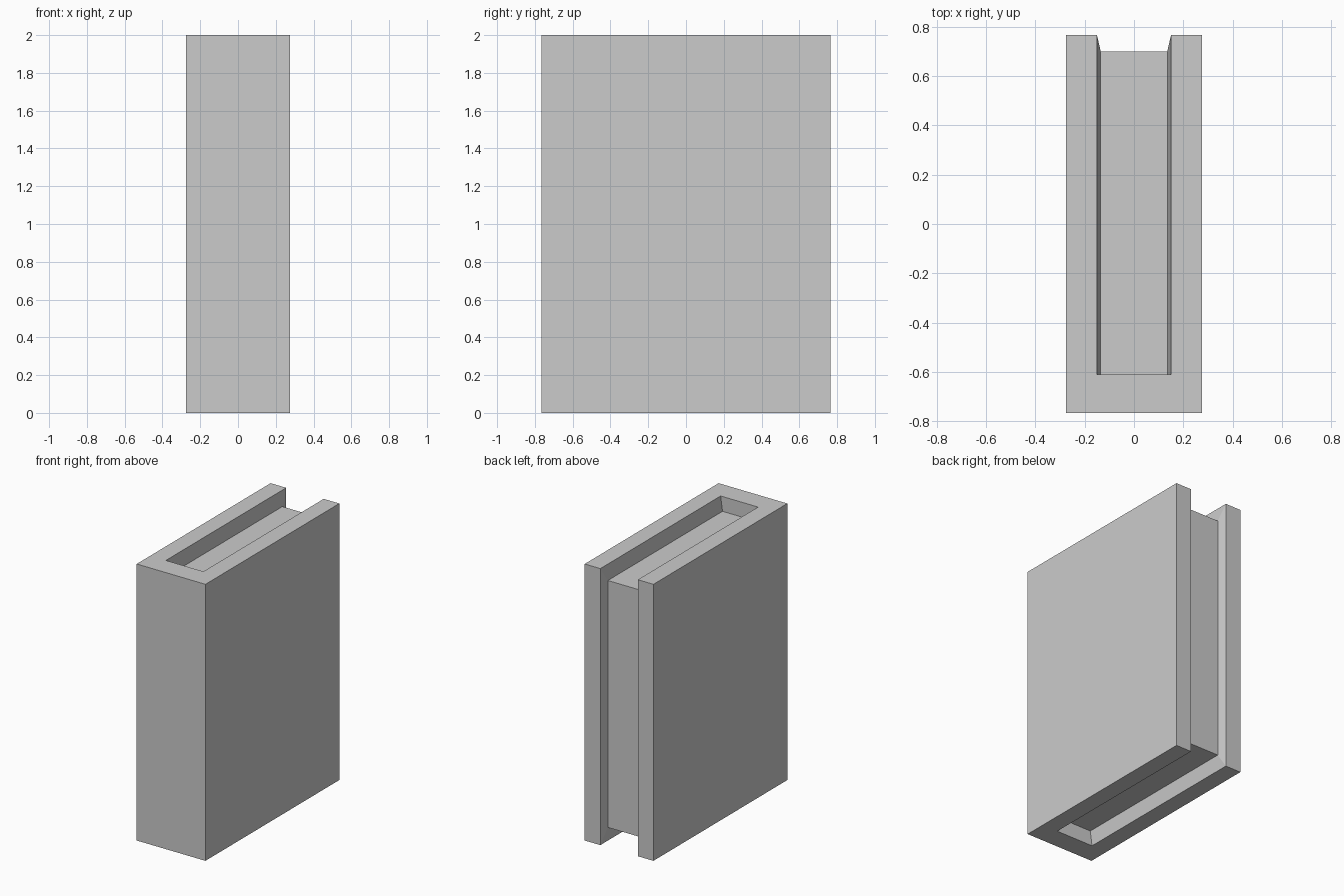
import bpy, bmesh
from mathutils import Matrix

if "Cube" in bpy.data.objects:
    bpy.data.objects.remove(bpy.data.objects["Cube"])

W, D, H = 0.55, 1.53, 2.0        # overall book size
IN_X, SPINE_Y = 0.15, -0.61      # inner cover edge, inner spine edge
PAGE_X, PAGE_Y, PAGE_INSET = 0.135, 0.70, 0.107

# Closed book hull
bm = bmesh.new()
bmesh.ops.create_cube(bm, size=1, matrix=Matrix.Translation((0, 0, H / 2)) @ Matrix.Diagonal((W, D, H, 1)))

# Split off the covers and the spine
for co, no in (((IN_X, 0, 0), (1, 0, 0)), ((-IN_X, 0, 0), (1, 0, 0)), ((0, SPINE_Y, 0), (0, 1, 0))):
    bmesh.ops.bisect_plane(bm, geom=bm.verts[:] + bm.edges[:] + bm.faces[:], plane_co=co, plane_no=no)

# Push the strip between the covers inwards to form the page block
strip = []
for f in bm.faces:
    c = f.calc_center_median()
    if abs(c.x) < IN_X - 0.01 and c.y > SPINE_Y + 0.01:
        strip.append(f)
ret = bmesh.ops.extrude_face_region(bm, geom=strip)
for v in (g for g in ret["geom"] if isinstance(g, bmesh.types.BMVert)):
    v.co.x *= PAGE_X / IN_X
    v.co.y = min(v.co.y, PAGE_Y)
    v.co.z = min(max(v.co.z, PAGE_INSET), H - PAGE_INSET)
old = [f for f in strip if f.is_valid]
if old:
    bmesh.ops.delete(bm, geom=old, context='FACES')

# Clean up flat faces
bmesh.ops.dissolve_limit(bm, angle_limit=0.01, verts=bm.verts[:], edges=bm.edges[:])
bmesh.ops.recalc_face_normals(bm, faces=bm.faces[:])

mesh = bpy.data.meshes.new("book")
bm.to_mesh(mesh)
bm.free()
bpy.context.collection.objects.link(bpy.data.objects.new("book", mesh))
